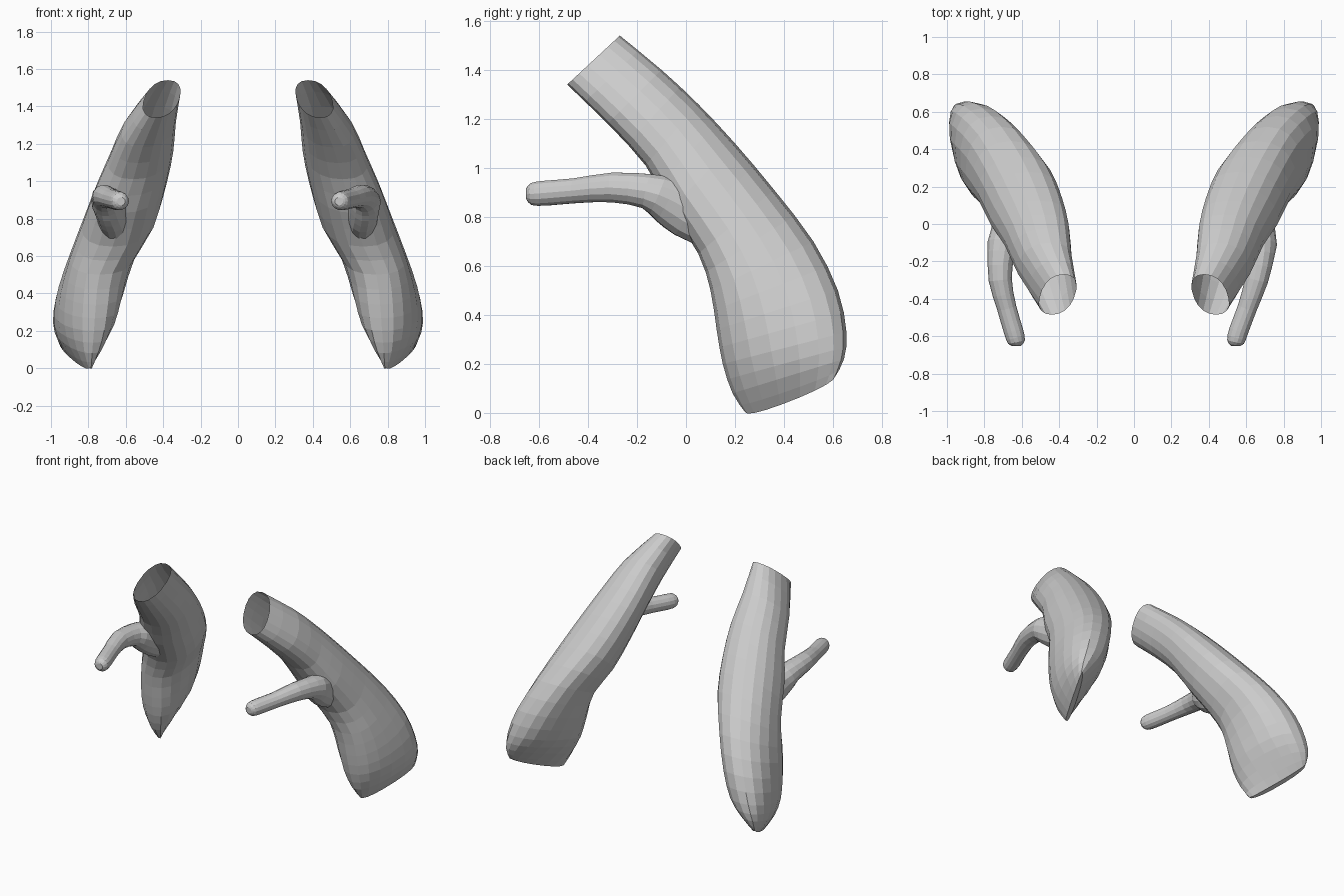
import bpy, bmesh, math
from mathutils import Vector

if "Cube" in bpy.data.objects:
    bpy.data.objects.remove(bpy.data.objects["Cube"])


def smooth_rows(rows, steps):
    """Catmull-Rom interpolation between rows of numbers."""
    out = []
    n = len(rows)
    for i in range(n - 1):
        p0, p1 = rows[max(i - 1, 0)], rows[i]
        p2, p3 = rows[i + 1], rows[min(i + 2, n - 1)]
        for s in range(steps):
            t = s / steps
            out.append([0.5 * (2 * b + (c - a) * t + (2 * a - 5 * b + 4 * c - d) * t * t
                               + (3 * b - a - 3 * c + d) * t ** 3)
                        for a, b, c, d in zip(p0, p1, p2, p3)])
    out.append(list(rows[-1]))
    return out


def full(v):
    """Slightly squarer than a plain ellipse."""
    return math.copysign(abs(v) ** 0.88, v)


def loft(name, rings):
    """Skin a list of rings, closing only the last one."""
    bm = bmesh.new()
    loops = [[bm.verts.new(p) for p in r] for r in rings]
    k = len(loops[0])
    for lo, hi in zip(loops, loops[1:]):
        for j in range(k):
            m = (j + 1) % k
            bm.faces.new((lo[j], lo[m], hi[m], hi[j]))
    bm.faces.new(loops[-1])
    bmesh.ops.recalc_face_normals(bm, faces=bm.faces)
    me = bpy.data.meshes.new(name)
    bm.to_mesh(me)
    bm.free()
    ob = bpy.data.objects.new(name, me)
    bpy.context.collection.objects.link(ob)
    return ob


# trunk sections: back x,y,z / front x,y,z / half width / sag
TRUNK = [
    (0.375, -0.27, 1.54, 0.44, -0.485, 1.34, 0.093, 0),
    (0.445, -0.10, 1.40, 0.51, -0.32, 1.18, 0.140, 0),
    (0.48, 0.05, 1.26, 0.56, -0.165, 1.01, 0.168, 0),
    (0.53, 0.20, 1.10, 0.62, -0.065, 0.83, 0.188, 0),
    (0.605, 0.36, 0.91, 0.67, 0.05, 0.65, 0.195, 0),
    (0.71, 0.52, 0.70, 0.74, 0.10, 0.50, 0.175, 0),
    (0.81, 0.62, 0.50, 0.76, 0.125, 0.34, 0.17, 0),
    (0.88, 0.655, 0.33, 0.77, 0.15, 0.20, 0.15, 0),
    (0.93, 0.645, 0.22, 0.78, 0.19, 0.08, 0.095, 0),
    (0.955, 0.61, 0.15, 0.785, 0.24, 0.005, 0.018, 0.03),
]

# branch: y, z, radius along its length, with x for each side
BRANCH = [(0.14, 0.75, 0.10), (0.01, 0.825, 0.115), (-0.08, 0.872, 0.098),
          (-0.16, 0.905, 0.073), (-0.30, 0.92, 0.062), (-0.45, 0.907, 0.052),
          (-0.57, 0.897, 0.052), (-0.63, 0.893, 0.046), (-0.652, 0.892, 0.022)]
BRANCH_X = {1: (0.66, 0.665, 0.675, 0.68, 0.655, 0.605, 0.56, 0.543, 0.54),
            -1: (0.66, 0.67, 0.69, 0.71, 0.715, 0.68, 0.645, 0.628, 0.625)}


def trunk(name, side):
    rings = []
    for bx, by, bz, fx, fy, fz, w, sag in smooth_rows(TRUNK, 2):
        b, f = Vector((bx, by, bz)), Vector((fx, fy, fz))
        mid, half = (b + f) / 2, (b - f) / 2
        ring = []
        for j in range(18):
            a = math.tau * j / 18
            c, s = full(math.cos(a)), full(math.sin(a))
            p = mid + half * c + Vector((w * s, 0, -sag * abs(s)))
            ring.append((p.x * side, p.y, p.z))
        rings.append(ring)
    return loft(name, rings)


def branch(name, side):
    rows = smooth_rows([(x, *r) for x, r in zip(BRANCH_X[side], BRANCH)], 2)
    pts = [Vector(r[:3]) for r in rows]
    rings = []
    for i, r in enumerate(rows):
        t = (pts[min(i + 1, len(pts) - 1)] - pts[max(i - 1, 0)]).normalized()
        u = t.cross(Vector((0, 0, 1))).normalized()
        v = u.cross(t)
        ring = []
        for j in range(14):
            a = math.tau * j / 14
            # the flare at the root is flattened sideways
            p = pts[i] + u * math.cos(a) * min(r[3], 0.085) + v * math.sin(a) * r[3]
            ring.append((p.x * side, p.y, p.z))
        rings.append(ring)
    return loft(name, rings)


# both sides
for side, label in ((1, "right"), (-1, "left")):
    trunk("trunk_" + label, side)
    branch("branch_" + label, side)
